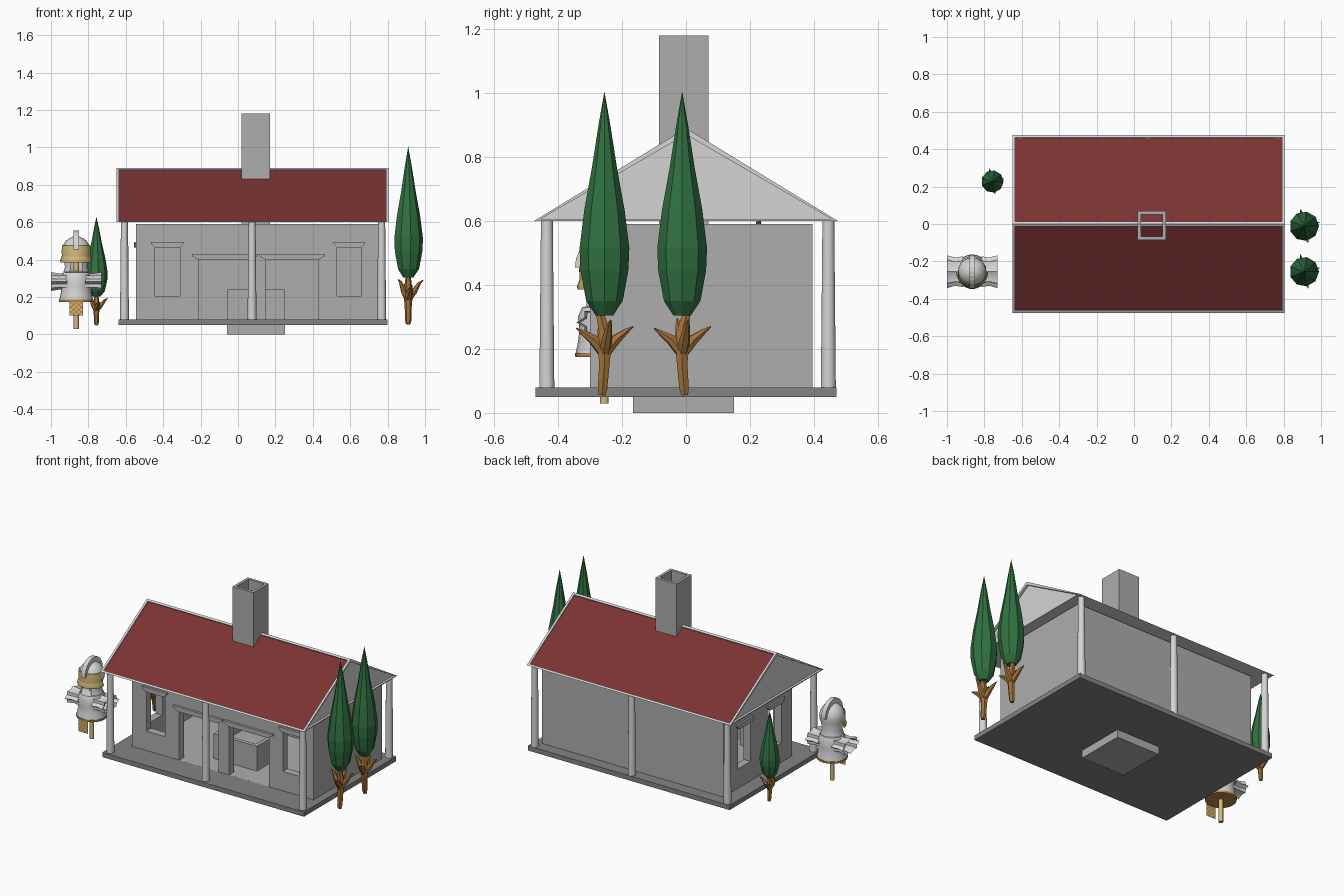
import bpy, bmesh, math
from mathutils import Matrix, Vector

if "Cube" in bpy.data.objects:
    bpy.data.objects.remove(bpy.data.objects["Cube"])


def material(name, rgb):
    m = bpy.data.materials.new(name)
    m.diffuse_color = (*rgb, 1)
    m.use_nodes = True
    m.node_tree.nodes["Principled BSDF"].inputs["Base Color"].default_value = m.diffuse_color
    return m


STONE = material("grey stone", (0.42, 0.42, 0.42))
PALE = material("pale grey", (0.66, 0.66, 0.66))
SLAB = material("dark stone", (0.23, 0.23, 0.23))
RED = material("roof red", (0.2, 0.032, 0.032))
GREEN = material("leaf green", (0.03, 0.165, 0.052))
BARK = material("bark brown", (0.38, 0.175, 0.04))
GOLD = material("pale gold", (0.66, 0.49, 0.2))
OCHRE = material("ochre", (0.5, 0.25, 0.06))


def finish(name, bm, *mats, smooth=None, normals=True):
    if normals:
        bmesh.ops.recalc_face_normals(bm, faces=bm.faces[:])
    me = bpy.data.meshes.new(name)
    bm.to_mesh(me)
    bm.free()
    for m in mats:
        me.materials.append(m)
    ob = bpy.data.objects.new(name, me)
    bpy.context.collection.objects.link(ob)
    if smooth:
        bpy.ops.object.select_all(action='DESELECT')
        ob.select_set(True)
        bpy.context.view_layer.objects.active = ob
        bpy.ops.object.shade_smooth_by_angle(angle=math.radians(smooth))
    return ob


def add_box(bm, x0, x1, y0, y1, z0, z1):
    mat = Matrix.Translation(((x0 + x1) / 2, (y0 + y1) / 2, (z0 + z1) / 2))
    mat = mat @ Matrix.Diagonal((x1 - x0, y1 - y0, z1 - z0, 1))
    bmesh.ops.create_cube(bm, size=1, matrix=mat)


def box(name, dims, mat, hollow=None):
    """Box, optionally with a pit (rim, depth) sunk into its top."""
    bm = bmesh.new()
    add_box(bm, *dims)
    bm.normal_update()
    if hollow:
        top = max(bm.faces, key=lambda f: f.calc_center_median().z)
        bmesh.ops.inset_individual(bm, faces=[top], thickness=hollow[0])
        r = bmesh.ops.extrude_discrete_faces(bm, faces=[top])
        bmesh.ops.translate(bm, verts=r["faces"][0].verts[:], vec=(0, 0, -hollow[1]))
    return finish(name, bm, mat)


def prism(name, pts, depth_vec, mat):
    bm = bmesh.new()
    f = bm.faces.new([bm.verts.new(p) for p in pts])
    r = bmesh.ops.extrude_face_region(bm, geom=[f], use_keep_orig=True)
    bmesh.ops.translate(bm, verts=[v for v in r["geom"] if isinstance(v, bmesh.types.BMVert)], vec=depth_vec)
    return finish(name, bm, mat)


def lathe(name, profile, mat, at, n=20, a0=0, a1=360, smooth=40, star=0, rot=None, sc=(1, 1, 1)):
    """Turn (radius, height) points around z; star makes every other rib lower."""
    bm = bmesh.new()
    full = a1 - a0 == 360
    cols = n if full else n + 1
    m = Matrix.Translation(at) @ Matrix.Diagonal((*sc, 1)) @ (rot or Matrix())
    rings = []
    for r, z in profile:
        ring = []
        for i in range(cols):
            a = math.radians(a0 + (a1 - a0) * i / n)
            k = r * (1 - star * (i % 2))
            ring.append(bm.verts.new(m @ Vector((k * math.cos(a), k * math.sin(a), z))))
        rings.append(ring)
    for p, q in zip(rings, rings[1:]):
        for i in range(n):
            j = (i + 1) % cols
            bm.faces.new((p[i], p[j], q[j], q[i]))
    bmesh.ops.remove_doubles(bm, verts=bm.verts[:], dist=1e-5)
    bmesh.ops.holes_fill(bm, edges=bm.edges[:], sides=n) if full and not star else None
    return finish(name, bm, mat, smooth=smooth)


# floor slab, hearth and chimney
box("floor_slab", (-0.64, 0.80, -0.47, 0.47, 0.05, 0.08), SLAB)
box("hearth", (-0.06, 0.25, -0.165, 0.15, 0, 0.24), STONE, (0.035, 0.07))
box("chimney", (0.02, 0.17, -0.085, 0.07, 0.585, 1.18), STONE, (0.026, 0.4))

# walls with the openings cut out
walls = box("walls", (-0.545, 0.75, -0.30, 0.395, 0.075, 0.59), STONE)
front_open = [(-0.445, -0.31, 0.205, 0.465), (0.53, 0.66, 0.205, 0.465),
              (-0.21, 0.072, 0.0801, 0.40), (0.147, 0.43, 0.0801, 0.40)]
side_open = [(-0.195, -0.065, 0.205, 0.465), (0.12, 0.25, 0.205, 0.465)]
cuts = [(-0.495, 0.70, -0.25, 0.345, 0.0801, 0.7)]
cuts += [(a, b, -0.4, -0.2, c, d) for a, b, c, d in front_open]
cuts += [(-0.7, -0.45, a, b, c, d) for a, b, c, d in side_open]
for c in cuts:
    cutter = box("cutter", c, STONE)
    cutter.hide_render = True
    mod = walls.modifiers.new("cut", 'BOOLEAN')
    mod.operation, mod.solver, mod.object = 'DIFFERENCE', 'EXACT', cutter
    bpy.context.view_layer.objects.active = walls
    bpy.ops.object.modifier_apply(modifier="cut")
    bpy.data.objects.remove(cutter)

# flared lintels over the openings
for i, (a, b, _, z) in enumerate(front_open):
    o = 0.02 if i < 2 else 0.036
    pts = [(a, z), (b, z), (b + o, z + 0.02), (b + o, z + 0.03), (a - o, z + 0.03), (a - o, z + 0.02)]
    prism("front_lintel", [(u, -0.315, w) for u, w in pts], (0, 0.02, 0), STONE)
for a, b, _, z in side_open:
    pts = [(a, z), (b, z), (b + 0.02, z + 0.02), (b + 0.02, z + 0.03), (a - 0.02, z + 0.03), (a - 0.02, z + 0.02)]
    prism("side_lintel", [(-0.557, u, w) for u, w in pts], (0.02, 0, 0), STONE)

# porch posts
for x in (-0.607, 0.075, 0.768):
    for y in (-0.435, 0.445):
        lathe("porch_post", [(0.024, 0.075), (0.019, 0.602)], PALE, (x, y, 0), n=14)

# gabled roof: sunken red panels and sunken gables inside a pale frame
bm = bmesh.new()
ends = [[bm.verts.new((x, y, z)) for y, z in ((-0.475, 0.60), (0.475, 0.60), (0, 0.89))] for x in (-0.65, 0.805)]
for e in ends:
    bm.faces.new(e)
for i in range(3):
    j = (i + 1) % 3
    bm.faces.new((ends[0][i], ends[0][j], ends[1][j], ends[1][i]))
bmesh.ops.recalc_face_normals(bm, faces=bm.faces[:])
for f in [f for f in bm.faces if f.normal.z > -0.5]:
    n = f.normal.copy()
    bmesh.ops.inset_individual(bm, faces=[f], thickness=0.02)
    r = bmesh.ops.extrude_discrete_faces(bm, faces=[f])
    g = r["faces"][0]
    bmesh.ops.translate(bm, verts=g.verts[:], vec=n * (-0.007 if n.z > 0.3 else -0.015))
    g.material_index = 1 if n.z > 0.3 else 0
finish("roof", bm, PALE, RED, normals=False)


# cypress trees
def limb(name, pts, at, s, sz):
    cu = bpy.data.curves.new(name, 'CURVE')
    cu.dimensions, cu.bevel_depth, cu.bevel_resolution, cu.use_fill_caps = '3D', 1, 1, True
    sp = cu.splines.new('POLY')
    sp.points.add(len(pts) - 1)
    for p, (x, y, z, r) in zip(sp.points, pts):
        p.co = (at[0] + x * s, at[1] + y * s, at[2] + z * sz, 1)
        p.radius = r * s
    tmp = bpy.data.objects.new(name, cu)
    bpy.context.collection.objects.link(tmp)
    bpy.context.view_layer.update()
    bm = bmesh.new()
    bm.from_mesh(tmp.evaluated_get(bpy.context.evaluated_depsgraph_get()).to_mesh())
    bpy.data.objects.remove(tmp)
    finish(name, bm, BARK, smooth=50)


def tree(x, y, z, s, sz, flip):
    crown = [(0.028, 0.25), (0.058, 0.295), (0.076, 0.39), (0.079, 0.46), (0.064, 0.58), (0.04, 0.71), (0.018, 0.85), (0, 0.95)]
    lathe("tree_crown", [(r * s, h * sz) for r, h in crown], GREEN, (x, y, z), n=9, smooth=None)
    limb("tree_trunk", [(0, 0.008 * flip, 0, 0.012), (0, 0.006 * flip, 0.02, 0.017), (0, 0, 0.1, 0.019),
                        (0, 0, 0.16, 0.026), (0, 0, 0.2, 0.02), (0, 0.02 * flip, 0.28, 0.012)], (x, y, z), s, sz)
    for dx, dy, h in ((0.02, -0.088, 0.21), (-0.02, 0.09, 0.215), (0.08, 0.02, 0.235), (-0.055, -0.015, 0.24)):
        limb("tree_branch", [(0, 0, 0.13, 0.018), (dx * 0.4, dy * 0.4, 0.175, 0.017),
                             (dx * 0.75, dy * 0.75, h - 0.015, 0.009), (dx, dy, h, 0.002)], (x, y, z), s, sz)


tree(0.91, -0.255, 0.055, 1, 1, -1)
tree(0.91, -0.012, 0.055, 1, 1, 1)
tree(-0.757, 0.227, 0.05, 0.76, 0.61, 1)

# armour stand: pole, breastplate and trim
C = (-0.865, -0.255, 0)
lathe("stand_pole", [(0.014, 0.03), (0.014, 0.44)], GOLD, C, n=10)
lathe("breastplate", [(0.09, 0.185), (0.083, 0.22), (0.078, 0.26), (0.083, 0.3), (0.07, 0.33), (0.035, 0.338)], PALE, C)
lathe("breastplate_trim", [(0.091, 0.174), (0.092, 0.187)], OCHRE, C)
# strip sleeves
for s in (-1, 1):
    rot = Matrix.Rotation(math.radians(90 * s), 4, 'Y')
    lathe("sleeve", [(0.047, 0.05), (0.043, 0.09), (0.05, 0.134)], PALE, (C[0], C[1], 0.283), n=16,
          star=0.22, rot=rot, sc=(1, 1.75, 1), smooth=30)
# chequered cloth
bm = bmesh.new()
bmesh.ops.create_grid(bm, x_segments=5, y_segments=6, size=0.5)
for f in bm.faces:
    c = f.calc_center_median()
    f.material_index = (int((c.x + 0.5) * 5) + int((c.y + 0.5) * 6)) % 2
for v in bm.verts:
    v.co = (C[0] + v.co.x * 0.07, -0.343, 0.14 + v.co.y * 0.08)
finish("chequered_cloth", bm, GOLD, OCHRE)

# helmet: dome, cheek guard open at the front, gold brow and brim
dome = [(0.076 * math.cos(math.radians(a)), 0.445 + 0.08 * math.sin(math.radians(a))) for a in range(-15, 91, 15)]
lathe("helmet_dome", dome, PALE, C)
lathe("cheek_guard", [(0.068, 0.335), (0.06, 0.36), (0.07, 0.43)], PALE, C, n=16, a0=-60, a1=240)
lathe("helmet_brim", [(0.07, 0.412), (0.084, 0.385), (0.086, 0.395), (0.075, 0.425)], GOLD, C, n=14, a0=-180, a1=0)
lathe("helmet_brow", [(0.078, 0.415), (0.079, 0.45), (0.077, 0.475), (0.072, 0.478)], GOLD, C, n=14, a0=-170, a1=-10)
# helmet crest: an arched fin from brow to neck
arc = [math.radians(a) for a in range(0, 181, 15)]
crest = [(C[0] - 0.014, C[1] + 0.092 * math.cos(a), 0.455 + 0.1 * math.sin(a)) for a in arc]
crest += [(C[0] - 0.014, C[1] + 0.068 * math.cos(a), 0.455 + 0.066 * math.sin(a)) for a in reversed(arc)]
prism("helmet_crest", crest, (0.028, 0, 0), PALE)
